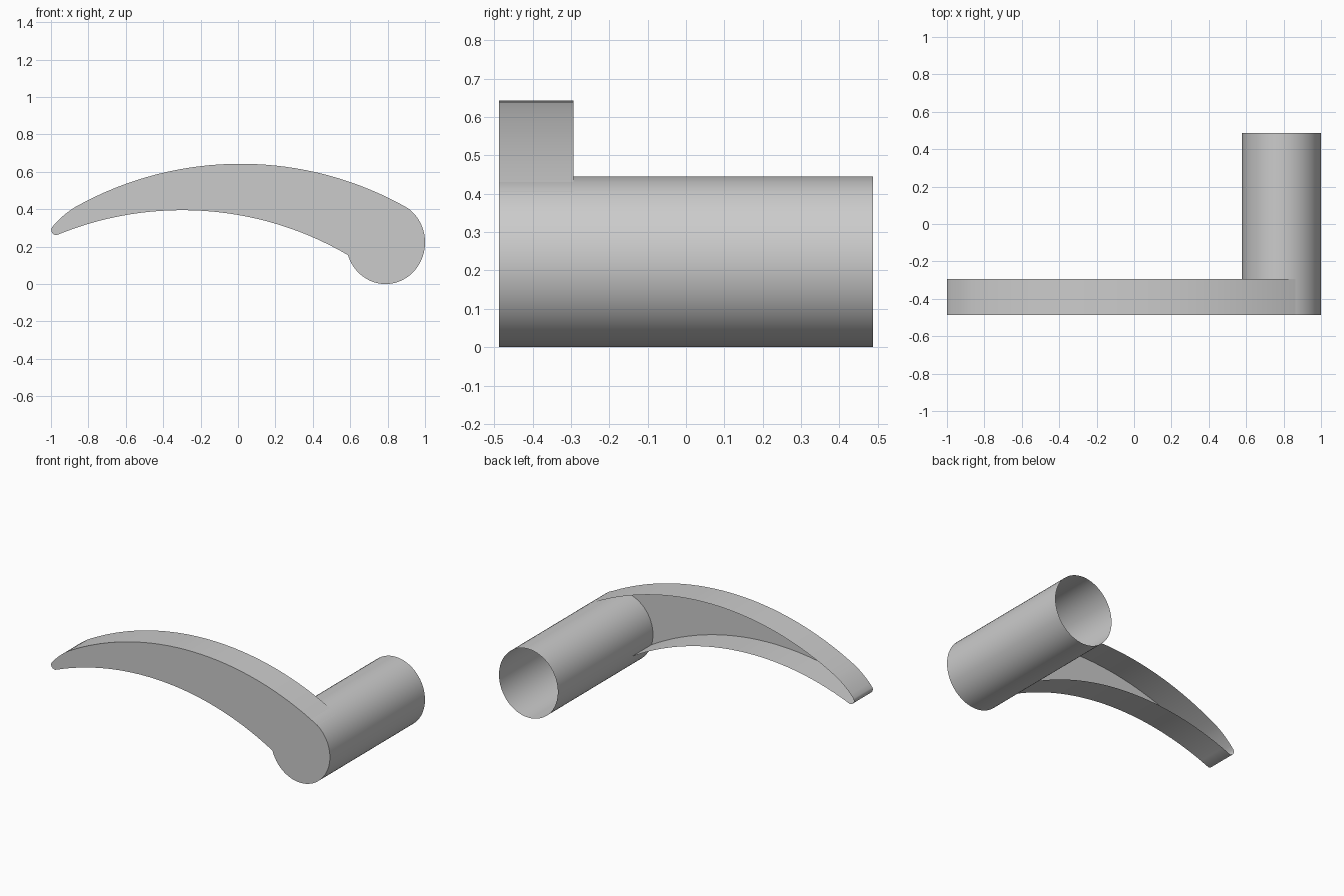
import bpy
import bmesh
from math import cos, sin, pi, radians, atan2, acos
from mathutils import Vector

if "Cube" in bpy.data.objects:
    bpy.data.objects.remove(bpy.data.objects["Cube"])

FRONT, BLADE_BACK, TUBE_BACK = -0.487, -0.293, 0.487
CX, CZ, RX, RZ = 0.789, 0.2225, 0.211, 0.2225

grey = bpy.data.materials.new("plain grey")
grey.use_nodes = True
colour = (0.6, 0.6, 0.6, 1)
grey.diffuse_color = colour
grey.node_tree.nodes["Principled BSDF"].inputs["Base Color"].default_value = colour


def arc(a, b, c, steps):
    """Points (x, z) on the circle through a and c, passing b."""
    a, b, c = Vector(a), Vector(b), Vector(c)
    u, v = b - a, c - a
    d = 2 * (u.x * v.y - u.y * v.x)
    uu, vv = u.dot(u), v.dot(v)
    centre = a + Vector((v.y * uu - u.y * vv, u.x * vv - v.x * uu)) / d
    r = (a - centre).length
    start = atan2(a.y - centre.y, a.x - centre.x)
    sweep = atan2(c.y - centre.y, c.x - centre.x) - start
    sweep = (sweep + pi) % (2 * pi) - pi
    return [(centre.x + r * cos(start + sweep * i / steps),
             centre.y + r * sin(start + sweep * i / steps)) for i in range(steps + 1)]


def ellipse(start, end, steps):
    angles = [start + (end - start) * i / steps for i in range(steps + 1)]
    return [(CX + RX * cos(t), CZ + RZ * sin(t)) for t in angles]


def shell(name, outline, back, walls, cap):
    """Sweep the first walls edges of an outline backwards; optionally cap the front."""
    bm = bmesh.new()
    front = [bm.verts.new((x, FRONT, z)) for x, z in outline]
    n = len(front)
    rear = [bm.verts.new((x, back, z)) for x, z in (outline + outline[:1])[:walls + 1]]
    if walls == n:
        bm.verts.remove(rear.pop())
        rear.append(rear[0])
    for i in range(walls):
        bm.faces.new((front[i], rear[i], rear[i + 1], front[(i + 1) % n]))
    if cap:
        bm.faces.new(front)
    bmesh.ops.recalc_face_normals(bm, faces=bm.faces)
    # Outer surfaces face away from the hollow inside
    bm.normal_update()
    lowest = min(bm.faces, key=lambda f: f.calc_center_median().z)
    wrong = lowest.normal.y > 0.5 if cap else lowest.normal.z > 0
    if wrong:
        bmesh.ops.reverse_faces(bm, faces=bm.faces)
    mesh = bpy.data.meshes.new(name)
    bm.to_mesh(mesh)
    bm.free()
    mesh.materials.append(grey)
    obj = bpy.data.objects.new(name, mesh)
    bpy.context.collection.objects.link(obj)
    bpy.ops.object.select_all(action='DESELECT')
    obj.select_set(True)
    bpy.context.view_layer.objects.active = obj
    bpy.ops.object.shade_smooth_by_angle(angle=radians(30))


# Where the blade edges meet the round hub
upper = acos((0.91 - CX) / RX)
lower = -acos((0.588 - CX) / RX)
hub = ellipse(lower, upper, 40)

# Curved blade: underside, rounded tip, then the upper edge
under = arc(hub[0], (-0.294, 0.395), (-0.968, 0.262), 28)
tip = arc(under[-1], (-0.995, 0.275), (-0.995, 0.303), 6)
nose = arc(tip[-1], (-0.94, 0.36), (-0.87, 0.412), 6)
top = arc(nose[-1], (0.01, 0.643), hub[-1], 32)
blade = under + tip[1:] + nose[1:] + top[1:]

# Open-backed blade whose front plate also closes the hub
shell("lever_blade", blade + hub[-2:0:-1], BLADE_BACK, len(blade) - 1, True)

# Hollow pivot tube, open at the rear
shell("pivot_tube", ellipse(0, 2 * pi, 64)[:-1], TUBE_BACK, 64, False)
